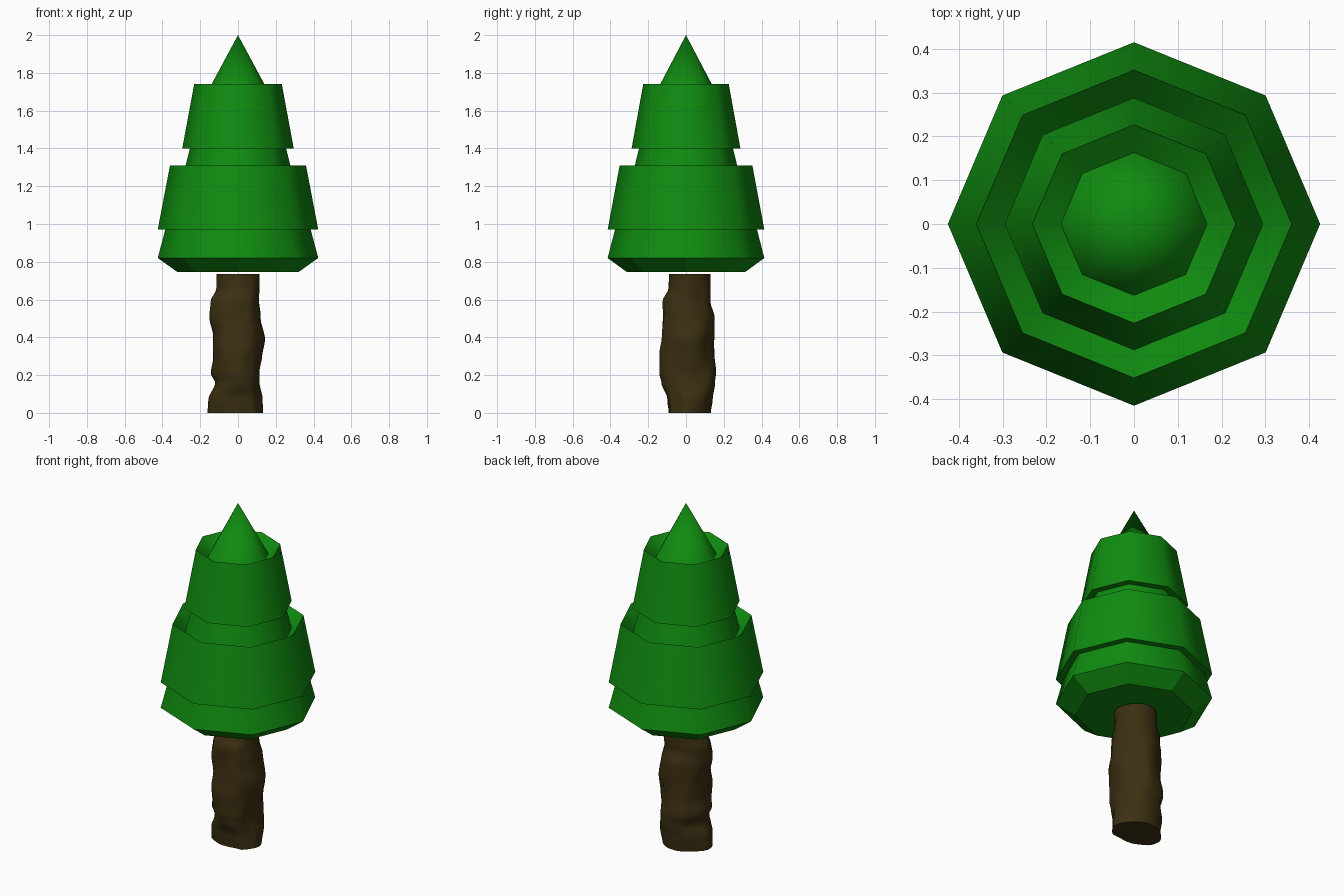
import bpy, bmesh, math
from mathutils import Vector, noise

cube = bpy.data.objects.get("Cube")
if cube:
    bpy.data.objects.remove(cube, do_unlink=True)


def make_material(name, rgb):
    mat = bpy.data.materials.new(name)
    mat.use_nodes = True
    mat.diffuse_color = (*rgb, 1)
    bsdf = mat.node_tree.nodes["Principled BSDF"]
    bsdf.inputs["Base Color"].default_value = (*rgb, 1)
    bsdf.inputs["Roughness"].default_value = 0.9
    return mat


def loft(name, rings, mat, tip=None, sharp_angle=60, flat_below=-0.5):
    """Skin a stack of closed rings; cap the bottom, and the top with a tip or a flat face."""
    bm = bmesh.new()
    loops = [[bm.verts.new(p) for p in ring] for ring in rings]
    n = len(loops[0])
    for a, b in zip(loops, loops[1:]):
        for i in range(n):
            j = (i + 1) % n
            bm.faces.new((a[i], a[j], b[j], b[i]))
    bm.faces.new(loops[0][::-1])
    if tip:
        apex = bm.verts.new(tip)
        for i in range(n):
            bm.faces.new((loops[-1][i], loops[-1][(i + 1) % n], apex))
    else:
        bm.faces.new(loops[-1])
    bm.normal_update()
    # Smooth sides, crisp rims, flat undersides
    for f in bm.faces:
        f.smooth = f.normal.z > flat_below
    for e in bm.edges:
        e.smooth = e.calc_face_angle(0) < math.radians(sharp_angle)
    mesh = bpy.data.meshes.new(name)
    bm.to_mesh(mesh)
    bm.free()
    mesh.materials.append(mat)
    obj = bpy.data.objects.new(name, mesh)
    bpy.context.collection.objects.link(obj)
    return obj


green = make_material("leaf green", (0.005, 0.26, 0.005))
brown = make_material("bark brown", (0.045, 0.029, 0.006))

# Foliage: octagonal tiers with overhanging skirts and sunken rims
profile = [(0.32, 0.745), (0.425, 0.82), (0.385, 0.97), (0.425, 0.97),
           (0.36, 1.31), (0.295, 1.24), (0.255, 1.40), (0.295, 1.40),
           (0.232, 1.74), (0.167, 1.69)]


def octagon(r, z):
    return [(r * math.cos(k * math.pi / 4), 0.976 * r * math.sin(k * math.pi / 4), z)
            for k in range(8)]


loft("foliage", [octagon(r, z) for r, z in profile], green, tip=(0, 0, 2))

# Trunk: gnarled column, reach in +x, +y, -x, -y at each height
reach = [(0.00, .135, .13, .16, .09), (0.07, .13, .14, .155, .10),
         (0.16, .115, .155, .12, .13), (0.21, .115, .16, .145, .14),
         (0.30, .125, .15, .13, .14), (0.40, .14, .15, .13, .125),
         (0.51, .12, .15, .155, .125), (0.59, .11, .13, .145, .125),
         (0.66, .113, .13, .115, .092), (0.735, .115, .13, .115, .09)]
SIDES, RINGS, HEIGHT = 32, 40, 0.735


def reach_at(z):
    for lo, hi in zip(reach, reach[1:]):
        if z <= hi[0]:
            break
    t = min(1, (z - lo[0]) / (hi[0] - lo[0]))
    t = t * t * (3 - 2 * t)
    return [a + (b - a) * t for a, b in zip(lo[1:], hi[1:])]


def trunk_ring(z):
    east, north, west, south = reach_at(z)
    fade = min(1, (HEIGHT - z) / 0.12)
    ring = []
    for k in range(SIDES):
        a = 2 * math.pi * k / SIDES
        c, s = math.cos(a), math.sin(a)
        bump = 1 + 0.13 * fade * noise.noise(Vector((c * 1.8, s * 1.8, z * 7)))
        # Keep the four outermost points close to the measured outline
        bump = 1 + (bump - 1) * (0.3 + 0.7 * abs(math.sin(2 * a)))
        ring.append((c * (east if c > 0 else west) * bump,
                     s * (north if s > 0 else south) * bump, z))
    return ring


loft("trunk", [trunk_ring(HEIGHT * i / RINGS) for i in range(RINGS + 1)], brown,
     flat_below=-0.95)
